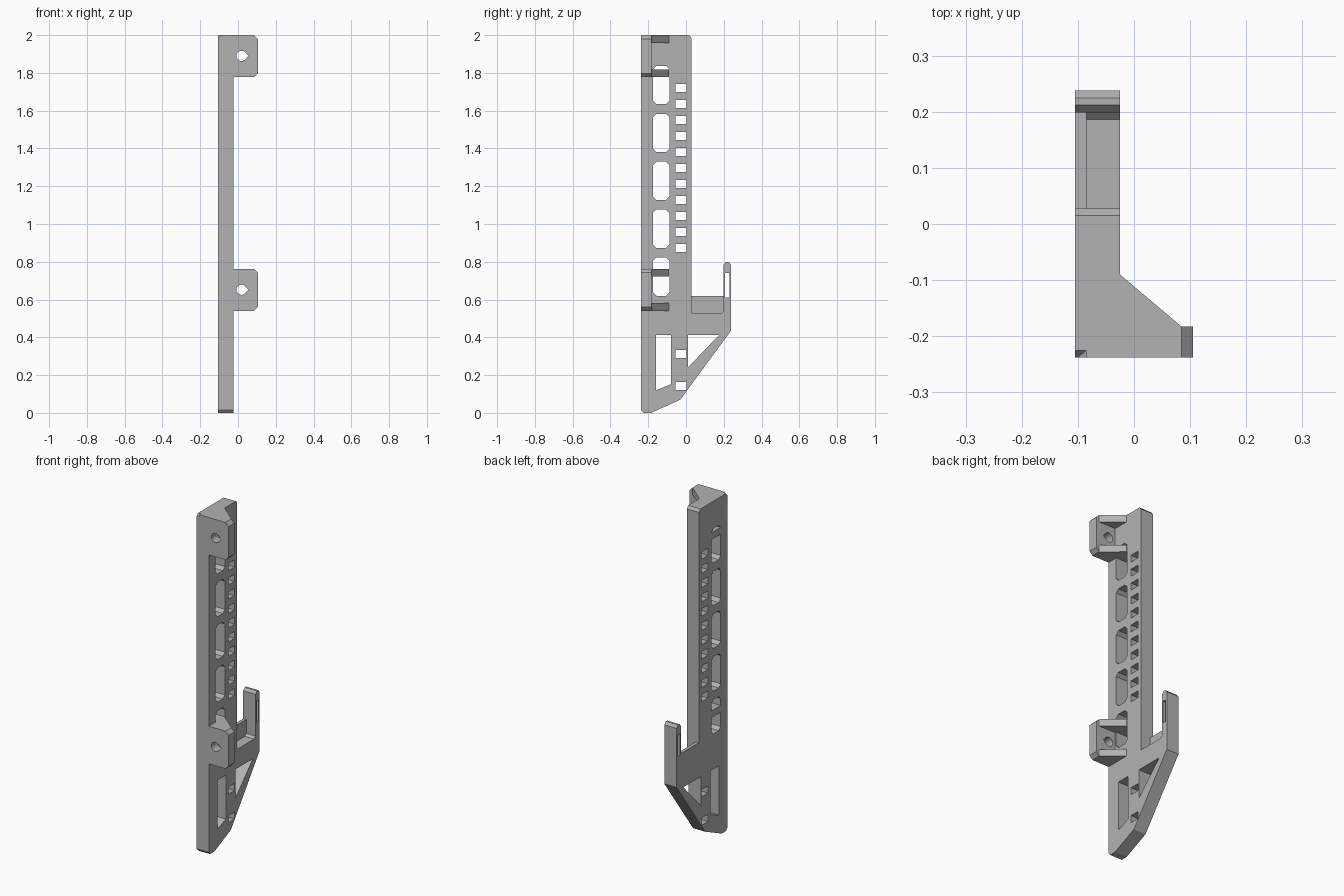
import bpy, bmesh, math

cube = bpy.data.objects.get("Cube")
if cube:
    bpy.data.objects.remove(cube, do_unlink=True)

grey = bpy.data.materials.new("light_grey")
grey.use_nodes = True
COLOUR = (0.45, 0.45, 0.45, 1)
grey.diffuse_color = COLOUR
grey.node_tree.nodes["Principled BSDF"].inputs["Base Color"].default_value = COLOUR


def prism(name, outlines, axis, lo, hi):
    """Extrude closed 2D outlines along an axis, between lo and hi."""
    bm = bmesh.new()
    for pts in outlines:
        place = {"x": lambda p: (lo, p[0], p[1]),
                 "y": lambda p: (p[0], lo, p[1]),
                 "z": lambda p: (p[0], p[1], lo)}[axis]
        face = bm.faces.new([bm.verts.new(place(p)) for p in pts])
        new = bmesh.ops.extrude_face_region(bm, geom=[face])["geom"]
        for v in new:
            if isinstance(v, bmesh.types.BMVert):
                v.co["xyz".index(axis)] = hi
    bmesh.ops.recalc_face_normals(bm, faces=bm.faces)
    mesh = bpy.data.meshes.new(name)
    bm.to_mesh(mesh)
    bm.free()
    mesh.materials.append(grey)
    obj = bpy.data.objects.new(name, mesh)
    bpy.context.collection.objects.link(obj)
    return obj


def combine(target, tool, operation):
    """Apply a boolean and remove the tool."""
    mod = target.modifiers.new("boolean", "BOOLEAN")
    mod.operation, mod.solver, mod.object = operation, "EXACT", tool
    bpy.context.view_layer.objects.active = target
    bpy.ops.object.modifier_apply(modifier=mod.name)
    bpy.data.objects.remove(tool, do_unlink=True)


def box(u0, u1, v0, v1, c=0.0):
    """Rectangle outline with optional chamfered corners."""
    if not c:
        return [(u0, v0), (u1, v0), (u1, v1), (u0, v1)]
    return [(u0 + c, v0), (u1 - c, v0), (u1, v0 + c), (u1, v1 - c),
            (u1 - c, v1), (u0 + c, v1), (u0, v1 - c), (u0, v0 + c)]


LEFT, RIGHT = -0.105, -0.025     # plate thickness in x
FRONT, BACK = -0.238, 0.238

# Main plate with the hook at the back
side = [(FRONT, 0.015), (-0.225, 0), (-0.185, 0), (-0.03, 0.07), (BACK, 0.435),
        (BACK, 0.785), (0.225, 0.80), (0.212, 0.80), (0.199, 0.785),
        (0.199, 0.62), (0.028, 0.62), (0.028, 1.985), (0.015, 2),
        (-0.225, 2), (FRONT, 1.985)]
plate = prism("rail_plate", [side], "x", LEFT, RIGHT)

# Through openings: large windows, small slots, lower cutouts
windows = [box(-0.175, -0.088, z, z + 0.203, 0.018)
           for z in [0.62 + 0.2535 * i for i in range(5)]]
slots = [box(-0.055, 0.003, z - 0.021, z + 0.021)
         for z in [0.142, 0.311] + [0.874 + 0.0846 * i for i in range(11)]]
lower = [[(-0.158, 0.12), (-0.079, 0.152), (-0.079, 0.412), (-0.158, 0.412)],
         [(0.01, 0.24), (0.175, 0.412), (0.01, 0.412)],
         box(0.207, 0.229, 0.61, 0.74)]
combine(plate, prism("openings", windows + slots + lower, "x", -0.2, 0.1),
        "DIFFERENCE")

# Recessed ledge in front of the hook, leaving a thin side wall
ledge = [(0.028, 0.525), (0.186, 0.525), (0.199, 0.538), (0.199, 0.65), (0.028, 0.65)]
combine(plate, prism("ledge", [ledge], "x", -0.085, 0.1), "DIFFERENCE")

# Two mounting brackets: drilled flange between two triangular ribs
rib = [(LEFT, -0.2), (0.085, -0.2), (0.085, -0.183), (RIGHT, -0.09), (LEFT, -0.09)]
for z0, z1, hole_z in [(0.54, 0.763, 0.652), (1.778, 2.0, 1.89)]:
    flange = prism("flange", [box(LEFT, 0.105, z0, z1, 0.02)], "y", FRONT, -0.183)
    hole = [(0.019 + 0.027 * math.cos(a), hole_z + 0.027 * math.sin(a))
            for a in [math.radians(45 + 15 * i) for i in range(19)]]
    hole.append((0.055, hole_z))
    combine(flange, prism("bolt_hole", [hole], "y", -0.3, 0), "DIFFERENCE")
    for bottom in (z0, z1 - 0.041):
        combine(flange, prism("rib", [rib], "z", bottom, bottom + 0.041), "UNION")
    combine(plate, flange, "UNION")
